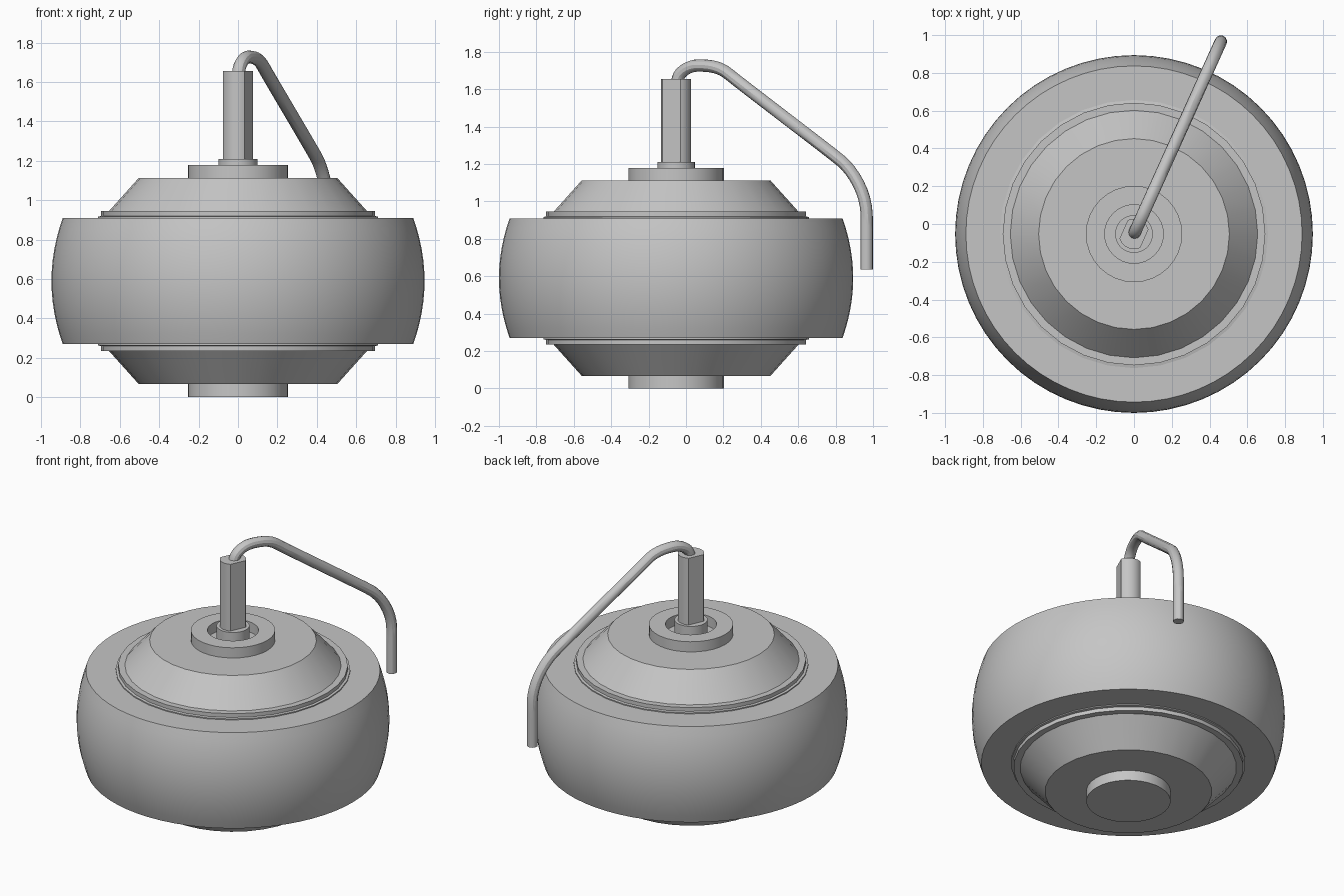
import bpy, bmesh, math
from mathutils import Vector

if "Cube" in bpy.data.objects:
    bpy.data.objects.remove(bpy.data.objects["Cube"])

AXIS_Y = -0.053   # wheel axis, offset because the cable overhangs the back
MID = 0.59        # height of the wheel's mirror plane
CABLE_DIR = Vector((0.46, 1.02, 0)).normalized()

grey = bpy.data.materials.new("light_grey")
grey.use_nodes = True
colour = (0.56, 0.56, 0.56, 1)
grey.diffuse_color = colour
grey.node_tree.nodes["Principled BSDF"].inputs["Base Color"].default_value = colour


def finish(obj):
    obj.data.materials.append(grey)
    bpy.ops.object.select_all(action='DESELECT')
    obj.select_set(True)
    bpy.context.view_layer.objects.active = obj
    bpy.ops.object.shade_smooth_by_angle(angle=math.radians(30))
    return obj


def make_object(name, bm):
    bmesh.ops.recalc_face_normals(bm, faces=bm.faces)
    mesh = bpy.data.meshes.new(name)
    bm.to_mesh(mesh)
    bm.free()
    obj = bpy.data.objects.new(name, mesh)
    obj.location.y = AXIS_Y
    bpy.context.collection.objects.link(obj)
    return finish(obj)


def lathe(name, profile, sides=32, closed=False):
    """Revolve (radius, height) points about the wheel axis."""
    bm = bmesh.new()
    verts = [bm.verts.new((r, 0, z)) for r, z in profile]
    pairs = list(zip(verts, verts[1:]))
    if closed:
        pairs.append((verts[-1], verts[0]))
    edges = [bm.edges.new(p) for p in pairs]
    bmesh.ops.spin(bm, geom=verts + edges, cent=(0, 0, 0), axis=(0, 0, 1),
                   angle=math.tau, steps=sides, use_duplicate=False)
    bmesh.ops.remove_doubles(bm, verts=bm.verts, dist=0.0001)
    return make_object(name, bm)


# Tyre: bulging tread between two flat side walls
STEPS = 12
tread = []
for i in range(STEPS + 1):
    u = 2 * i / STEPS - 1
    tread.append((0.947 - 0.057 * u * u, MID + 0.32 * u))
lathe("tyre", [(0.6, MID - 0.32)] + tread + [(0.6, MID + 0.32)], 64, closed=True)

# Hub covers: stepped rim and sloping cone, mirrored top and bottom
cover = [(0.71, 0.30), (0.71, 0.327), (0.695, 0.33), (0.695, 0.355),
         (0.655, 0.355), (0.505, 0.522), (0, 0.522)]
for name, side in (("upper_cover", 1), ("lower_cover", -1)):
    lathe(name, [(r, MID + side * h) for r, h in cover])

# Bearing caps: open collar above, solid disc below
lathe("upper_collar", [(0.255, 1.10), (0.255, 1.18), (0.155, 1.18), (0.155, 1.10)],
      closed=True)
lathe("lower_cap", [(0, 0), (0.255, 0), (0.255, 0.08), (0, 0.08)])
lathe("axle_shoulder", [(0.1, 1.10), (0.1, 1.21), (0, 1.21)])

# Axle: round shaft with two flats parallel to the cable
R, FLAT = 0.08, 0.06
half = math.acos(FLAT / R)
heading = math.atan2(CABLE_DIR.y, CABLE_DIR.x)
bm = bmesh.new()
outline = []
ARC = 10
for base in (heading, heading + math.pi):
    sweep = math.pi / 2 - half
    for i in range(ARC + 1):
        a = base - sweep + 2 * sweep * i / ARC
        outline.append(bm.verts.new((R * math.cos(a), R * math.sin(a), 1.2)))
base_face = bm.faces.new(outline)
top = bmesh.ops.extrude_face_region(bm, geom=[base_face])["geom"]
bmesh.ops.translate(bm, vec=(0, 0, 0.455),
                    verts=[v for v in top if isinstance(v, bmesh.types.BMVert)])
make_object("axle", bm)

# Cable: leaves the axle end, arches over and hangs behind the tyre
curve = bpy.data.curves.new("cable", 'CURVE')
curve.dimensions = '3D'
curve.bevel_depth = 0.033
curve.bevel_resolution = 4
curve.resolution_u = 8
curve.use_fill_caps = True
# (distance, height, handle direction, handle length)
path = [(0.0, 1.62, (0, 1), 0.02), (0.012, 1.66, (0.25, 1), 0.03),
        (0.13, 1.727, (1, 0), 0.06), (0.31, 1.68, (0.79, -0.61), 0.07),
        (0.97, 1.215, (0.79, -0.61), 0.08), (1.118, 0.92, (0, -1), 0.13),
        (1.118, 0.635, (0, -1), 0.05)]
spline = curve.splines.new('BEZIER')
spline.bezier_points.add(len(path) - 1)
for p, (s, z, (ds, dz), length) in zip(spline.bezier_points, path):
    p.handle_left_type = p.handle_right_type = 'FREE'
    p.co = CABLE_DIR * s + Vector((0, 0, z))
    tangent = (CABLE_DIR * ds + Vector((0, 0, dz))).normalized() * length
    p.handle_left = p.co - tangent
    p.handle_right = p.co + tangent
cable = bpy.data.objects.new("cable", curve)
cable.location.y = AXIS_Y
bpy.context.collection.objects.link(cable)
bpy.ops.object.select_all(action='DESELECT')
cable.select_set(True)
bpy.context.view_layer.objects.active = cable
bpy.ops.object.convert(target='MESH')
finish(bpy.context.view_layer.objects.active)
